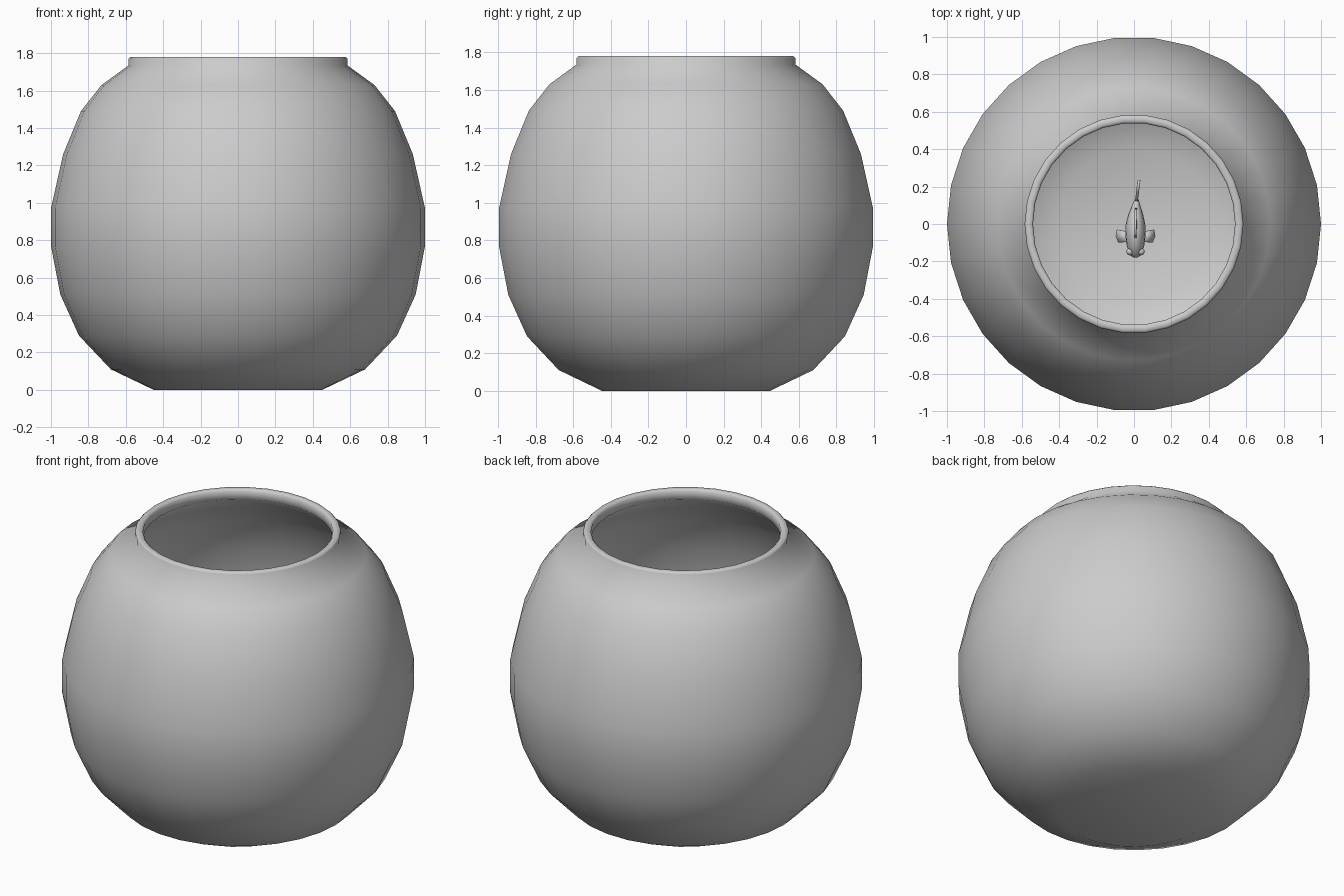
import bpy, bmesh, math
from mathutils import Vector

if "Cube" in bpy.data.objects:
    bpy.data.objects.remove(bpy.data.objects["Cube"])

FISH_Z = 0.87


def finish(name, bm, angle=50):
    bmesh.ops.remove_doubles(bm, verts=bm.verts, dist=1e-5)
    bmesh.ops.recalc_face_normals(bm, faces=bm.faces)
    me = bpy.data.meshes.new(name)
    bm.to_mesh(me)
    bm.free()
    ob = bpy.data.objects.new(name, me)
    bpy.context.collection.objects.link(ob)
    bpy.ops.object.select_all(action='DESELECT')
    ob.select_set(True)
    bpy.context.view_layer.objects.active = ob
    bpy.ops.object.shade_smooth_by_angle(angle=math.radians(angle))
    return ob


def loft(bm, rings):
    loops = [[bm.verts.new(p) for p in ring] for ring in rings]
    n = len(loops[0])
    for a, b in zip(loops, loops[1:]):
        for i in range(n):
            j = (i + 1) % n
            bm.faces.new((a[i], a[j], b[j], b[i]))
    bm.faces.new(loops[0])
    bm.faces.new(loops[-1])


def bend(y):
    # sideways curve of the swimming fish
    return 0.008 + 0.35 * max(0, y - 0.0) ** 2


def fin(name, pts, thick=0.008):
    # thin plate from an outline of 3D points
    bm = bmesh.new()
    bm.faces.new([bm.verts.new(p) for p in pts])
    ob = finish(name, bm)
    m = ob.modifiers.new("thickness", 'SOLIDIFY')
    m.thickness, m.offset = thick, 0
    return ob


def side_fin(name, outline, thick=0.008):
    # upright fin on the fish's curved centre plane, (y, z) outline
    return fin(name, [(bend(y), y, FISH_Z + z) for y, z in outline], thick)


# bowl: outer wall up, over the rim, inner wall down
outer = [(0.45, 0), (0.68, 0.11), (0.85, 0.29), (0.95, 0.51), (1.0, 0.77),
         (1.0, 0.97), (0.935, 1.26), (0.84, 1.49), (0.73, 1.63), (0.585, 1.735)]
rim = [(0.585, 1.77), (0.575, 1.78), (0.55, 1.78), (0.54, 1.77), (0.54, 1.72)]
inner = [(r - 0.04, z + 0.04 * (0.87 - z) / 0.87) for r, z in outer[:-1]][::-1]
N = 30
bm = bmesh.new()
loft(bm, [[(r * math.cos(2 * math.pi * i / N), r * math.sin(2 * math.pi * i / N), z)
           for i in range(N)] for r, z in outer + rim + inner])
finish("bowl", bm, 60)

# fish body: (y, half width, half height)
body = [(-0.18, 0.012, 0.012), (-0.165, 0.028, 0.035), (-0.12, 0.046, 0.065),
        (-0.06, 0.054, 0.085), (0.0, 0.052, 0.082), (0.05, 0.04, 0.06),
        (0.10, 0.022, 0.035), (0.13, 0.012, 0.026)]
bm = bmesh.new()
loft(bm, [[(bend(y) + w * math.cos(math.pi * i / 8), y, FISH_Z + h * math.sin(math.pi * i / 8))
           for i in range(16)] for y, w, h in body])
finish("fish_body", bm)

# upright fins
side_fin("dorsal_fin", [(-0.08, 0.07), (-0.05, 0.13), (0.01, 0.125), (0.07, 0.095), (0.09, 0.03)], 0.012)
side_fin("anal_fin", [(0.03, -0.06), (0.07, -0.11), (0.10, -0.09), (0.09, -0.03)])
for name, s in (("upper_tail", 1), ("lower_tail", -1)):
    side_fin(name, [(0.11, 0), (0.12, 0.024 * s), (0.17, 0.075 * s), (0.235, 0.11 * s),
                    (0.235, 0.08 * s), (0.20, 0.03 * s), (0.185, 0)], 0.014)

# paired fins and eyes
for side, s in (("right", 1), ("left", -1)):
    fin(side + "_pectoral_fin", [(0.008 + s * x, y, FISH_Z + z) for x, y, z in
        [(0.045, -0.095, -0.03), (0.09, -0.10, -0.06), (0.104, -0.065, -0.068),
         (0.098, -0.03, -0.065), (0.045, -0.04, -0.035)]])
    bm = bmesh.new()
    bmesh.ops.create_uvsphere(bm, u_segments=12, v_segments=8, radius=0.02)
    bmesh.ops.translate(bm, verts=bm.verts, vec=Vector((0.008 + s * 0.029, -0.148, FISH_Z + 0.02)))
    finish(side + "_eye", bm)
